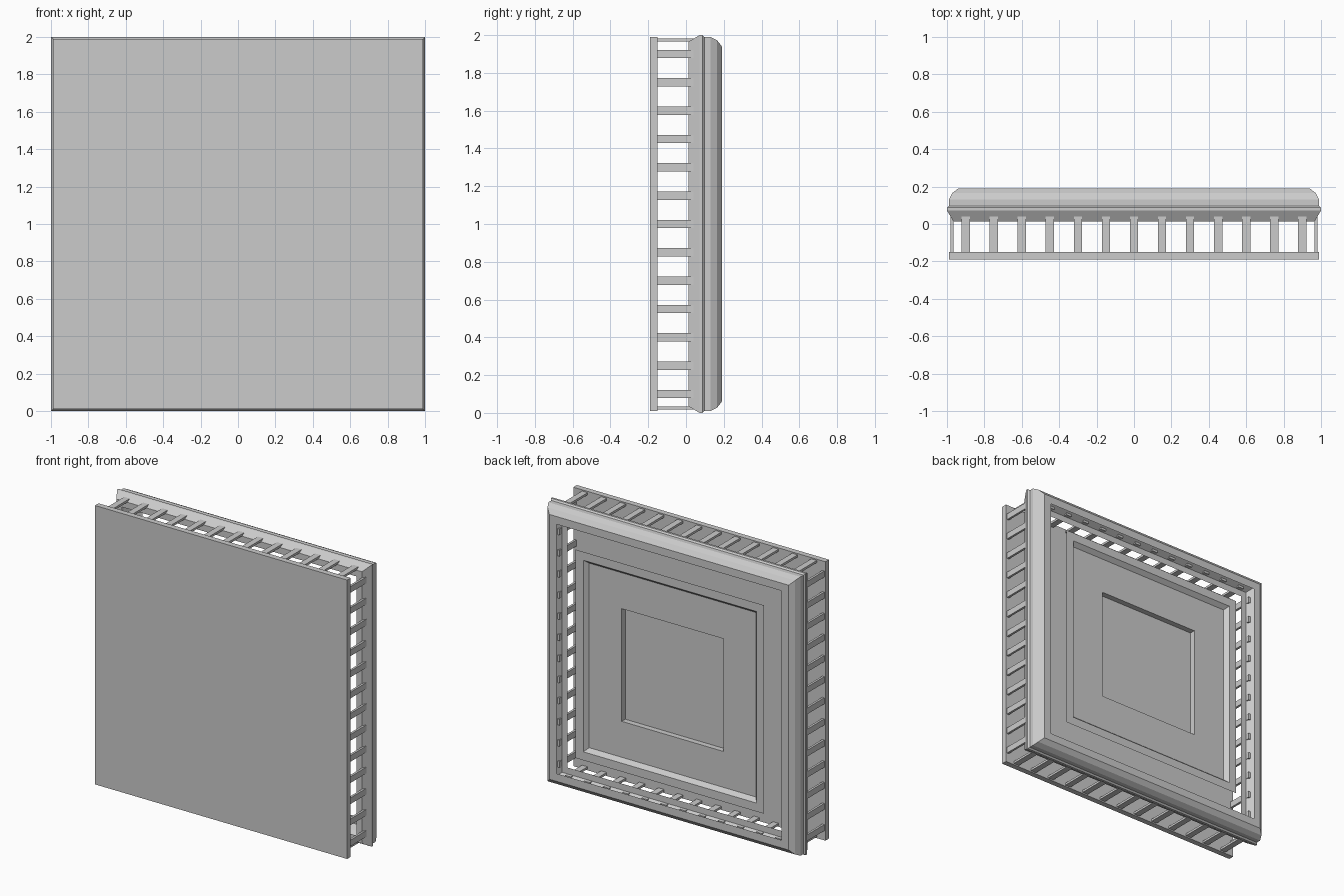
import bpy, bmesh

if "Cube" in bpy.data.objects:
    bpy.data.objects.remove(bpy.data.objects["Cube"])

CZ = 1.0  # height of the panel centre


def finish(name, bm):
    mesh = bpy.data.meshes.new(name)
    bm.to_mesh(mesh)
    bm.free()
    obj = bpy.data.objects.new(name, mesh)
    bpy.context.collection.objects.link(obj)
    return obj


def square_sweep(name, profile, fill_end=False):
    """Mitred square moulding from (half size, y) profile points."""
    bm = bmesh.new()
    rings = [[bm.verts.new((sx * h, y, CZ + sz * h))
              for sx, sz in ((-1, -1), (1, -1), (1, 1), (-1, 1))]
             for h, y in profile]
    for a, b in zip(rings, rings[1:]):
        for i in range(4):
            j = (i + 1) % 4
            bm.faces.new((a[j], a[i], b[i], b[j]))
    if fill_end:
        bm.faces.new(list(reversed(rings[-1])))
    return finish(name, bm)


def add_box(bm, lo, hi):
    verts = bmesh.ops.create_cube(bm, size=1)["verts"]
    for v in verts:
        v.co = [l + (c + 0.5) * (h - l) for l, h, c in zip(lo, hi, v.co)]


# flat front plate
bm = bmesh.new()
add_box(bm, (-0.99, -0.19, 0.01), (0.99, -0.15, 1.99))
finish("front_plate", bm)

# hollow moulded frame at the back
square_sweep("rear_frame", [
    (0.885, 0.19), (0.94, 0.19), (0.972, 0.165), (0.99, 0.13), (0.99, 0.097),
    (1.0, 0.087), (1.0, 0.072), (0.965, 0.013), (0.92, 0.013)])

# stepped centre panel: border, sloped edge, field and recess
square_sweep("centre_panel", [
    (0.74, 0.18), (0.68, 0.18), (0.655, 0.15), (0.40, 0.15), (0.40, 0.11)],
    fill_end=True)

# rungs joining plate and frame on all four sides
bm = bmesh.new()
for i in range(13):
    t = -0.9 + 0.15 * i
    for s in (-1, 1):
        a, b = sorted((s * 0.965, s * 0.981))
        add_box(bm, (a, -0.15, CZ + t - 0.022), (b, 0.04, CZ + t + 0.022))
        add_box(bm, (t - 0.022, -0.15, CZ + a), (t + 0.022, 0.04, CZ + b))
finish("rungs", bm)
